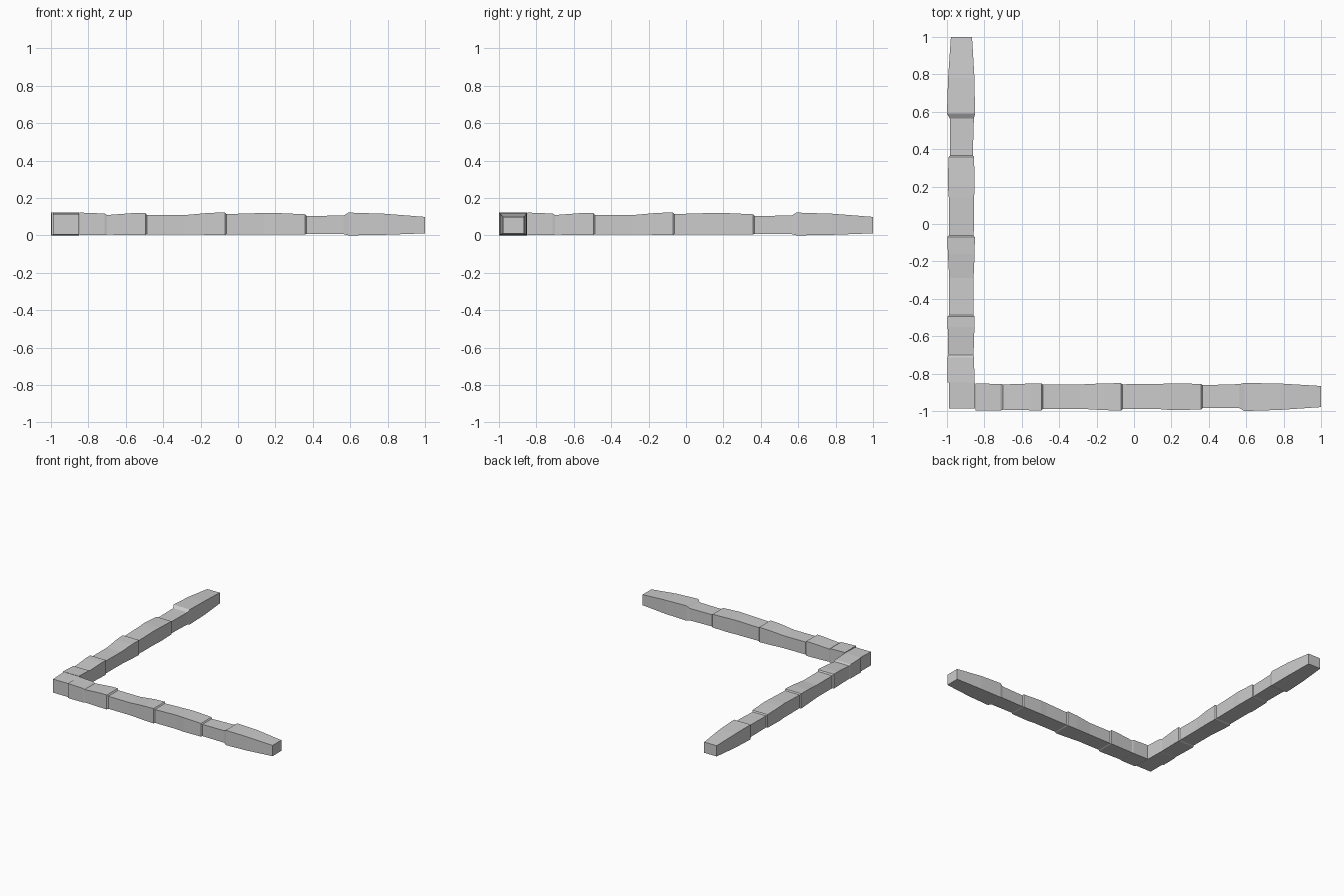
import bpy, bmesh

# Stations along one arm: position, top height, inner edge, outer edge, bottom height
STATIONS = [
    (-0.847, 0.122, -0.853, -0.998, 0.002),
    (-0.713, 0.117, -0.855, -0.997, 0.002),
    (-0.700, 0.109, -0.858, -0.993, 0.004),
    (-0.550, 0.120, -0.853, -0.996, 0.002),
    (-0.495, 0.120, -0.852, -0.997, 0.002),
    (-0.487, 0.109, -0.859, -0.988, 0.006),
    (-0.290, 0.108, -0.858, -0.988, 0.006),
    (-0.160, 0.120, -0.852, -0.995, 0.003),
    (-0.070, 0.123, -0.851, -0.998, 0.001),
    (-0.062, 0.114, -0.857, -0.990, 0.005),
    (0.140, 0.120, -0.855, -0.990, 0.005),
    (0.200, 0.120, -0.852, -0.995, 0.004),
    (0.358, 0.113, -0.855, -0.992, 0.005),
    (0.366, 0.104, -0.862, -0.984, 0.008),
    (0.565, 0.106, -0.856, -0.985, 0.007),
    (0.590, 0.122, -0.850, -1.000, 0.000),
    (0.780, 0.116, -0.853, -0.994, 0.003),
    (1.000, 0.099, -0.866, -0.979, 0.011),
]


def loft(name, rings):
    """Skin a list of four-point rings into a closed bar."""
    bm = bmesh.new()
    loops = [[bm.verts.new(p) for p in ring] for ring in rings]
    for a, b in zip(loops, loops[1:]):
        for i in range(4):
            j = (i + 1) % 4
            bm.faces.new((a[i], a[j], b[j], b[i]))
    bm.faces.new(loops[0])
    bm.faces.new(loops[-1])
    bmesh.ops.recalc_face_normals(bm, faces=bm.faces)
    mesh = bpy.data.meshes.new(name)
    bm.to_mesh(mesh)
    bm.free()
    obj = bpy.data.objects.new(name, mesh)
    bpy.context.collection.objects.link(obj)
    return obj


def arm(name, swap):
    rings = []
    for t, top, inner, outer, bottom in STATIONS:
        ring = [(t, outer, bottom), (t, inner, bottom), (t, inner, top), (t, outer, top)]
        rings.append([(y, x, z) if swap else (x, y, z) for x, y, z in ring])
    return loft(name, rings)


# Two matching arms of the stone edging
arm("front_kerb", False)
arm("side_kerb", True)

# Corner stone joining the arms
loft("corner_stone", [
    [(-0.990, y, 0.004), (-0.850, y, 0.004), (-0.850, y, top), (-0.990, y, top)]
    for y, top in ((-0.987, 0.115), (-0.847, 0.120))
])
